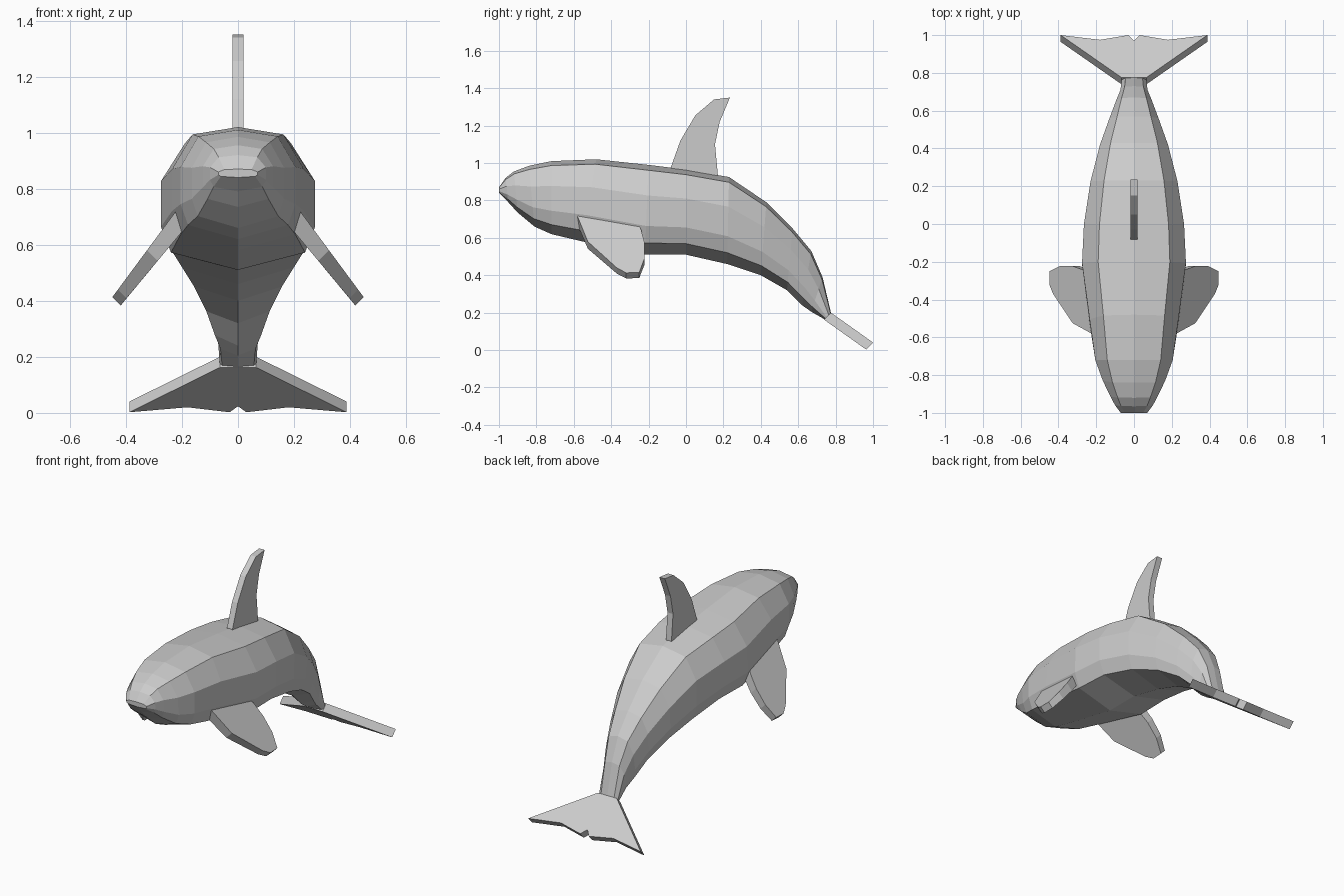
import bpy, bmesh

if "Cube" in bpy.data.objects:
    bpy.data.objects.remove(bpy.data.objects["Cube"])


def make_object(name, verts, faces):
    mesh = bpy.data.meshes.new(name)
    mesh.from_pydata(verts, [], faces)
    bm = bmesh.new()
    bm.from_mesh(mesh)
    bmesh.ops.recalc_face_normals(bm, faces=bm.faces)
    bm.to_mesh(mesh)
    bm.free()
    obj = bpy.data.objects.new(name, mesh)
    bpy.context.collection.objects.link(obj)
    return obj


def loft(name, rings):
    # Skin equal-sized closed rings and cap both ends
    n = len(rings[0])
    verts = [v for ring in rings for v in ring]
    faces = [(r * n + i, r * n + (i + 1) % n, (r + 1) * n + (i + 1) % n, (r + 1) * n + i)
             for r in range(len(rings) - 1) for i in range(n)]
    last = (len(rings) - 1) * n
    faces += [tuple(range(n)), tuple(range(last, last + n))]
    return make_object(name, verts, faces)


# Body stations: back (y, z), belly (y, z), half width
stations = [
    (-1.00, .87, -1.00, .84, .07),
    (-.965, .92, -.95, .79, .10),
    (-.92, .955, -.90, .735, .125),
    (-.84, .985, -.81, .66, .165),
    (-.72, 1.01, -.72, .62, .205),
    (-.48, 1.02, -.55, .58, .235),
    (-.20, .99, -.22, .51, .275),
    (.00, .965, .00, .51, .265),
    (.23, .925, .22, .46, .23),
    (.43, .79, .40, .40, .18),
    (.57, .65, .54, .32, .13),
    (.67, .53, .62, .24, .095),
    (.73, .39, .67, .205, .072),
    (.775, .20, .74, .165, .065),
]
# Half cross-section: share of half width, share of the way from back to belly
half = [(0, 0), (.69, .06), (1, .34), (1, .68), (.87, .87), (0, 1)]
section = half + [(-x, t) for x, t in half[-2:0:-1]]
loft("body", [[(w * x, ty + (by - ty) * t, tz + (bz - tz) * t) for x, t in section]
              for ty, tz, by, bz, w in stations])

# Dorsal fin: side outline (y, z)
dorsal = [(-.09, .93), (-.08, .98), (-.03, 1.12), (.05, 1.255), (.15, 1.34),
          (.235, 1.35), (.18, 1.22), (.155, 1.10), (.17, .94), (.17, .88)]
loft("dorsal_fin", [[(x, y, z) for y, z in dorsal] for x in (-.019, .019)])

# Tail fluke: plan outline (x, y) on a sloping plane, mirrored
right = [(.065, .775), (.388, 1.0), (.18, .975), (.03, 1.0)]
plan = right + [(0, .97)] + [(-x, y) for x, y in reversed(right)]
top = [(x, y, .20 - .71 * (y - .775)) for x, y in plan]
loft("tail_fluke", [top, [(x, y - .036, z - .038) for x, y, z in top]])

# Flippers: side outline (y, z) on an outward sloping plane, thinner at the tip
flipper = [(-.55, .76), (-.58, .715), (-.525, .58), (-.37, .44), (-.32, .413),
           (-.25, .415), (-.222, .49), (-.222, .575), (-.24, .645), (-.27, .70)]
for side, name in ((1, "flipper_left"), (-1, "flipper_right")):
    outer = [(side * (.225 + .74 * (.715 - z)), y, z) for y, z in flipper]
    inner = []
    for x, y, z in outer:
        d = .03 + .05 * max(0, z - .42)
        inner.append((x - side * d, y, z - d))
    loft(name, [outer, inner])
